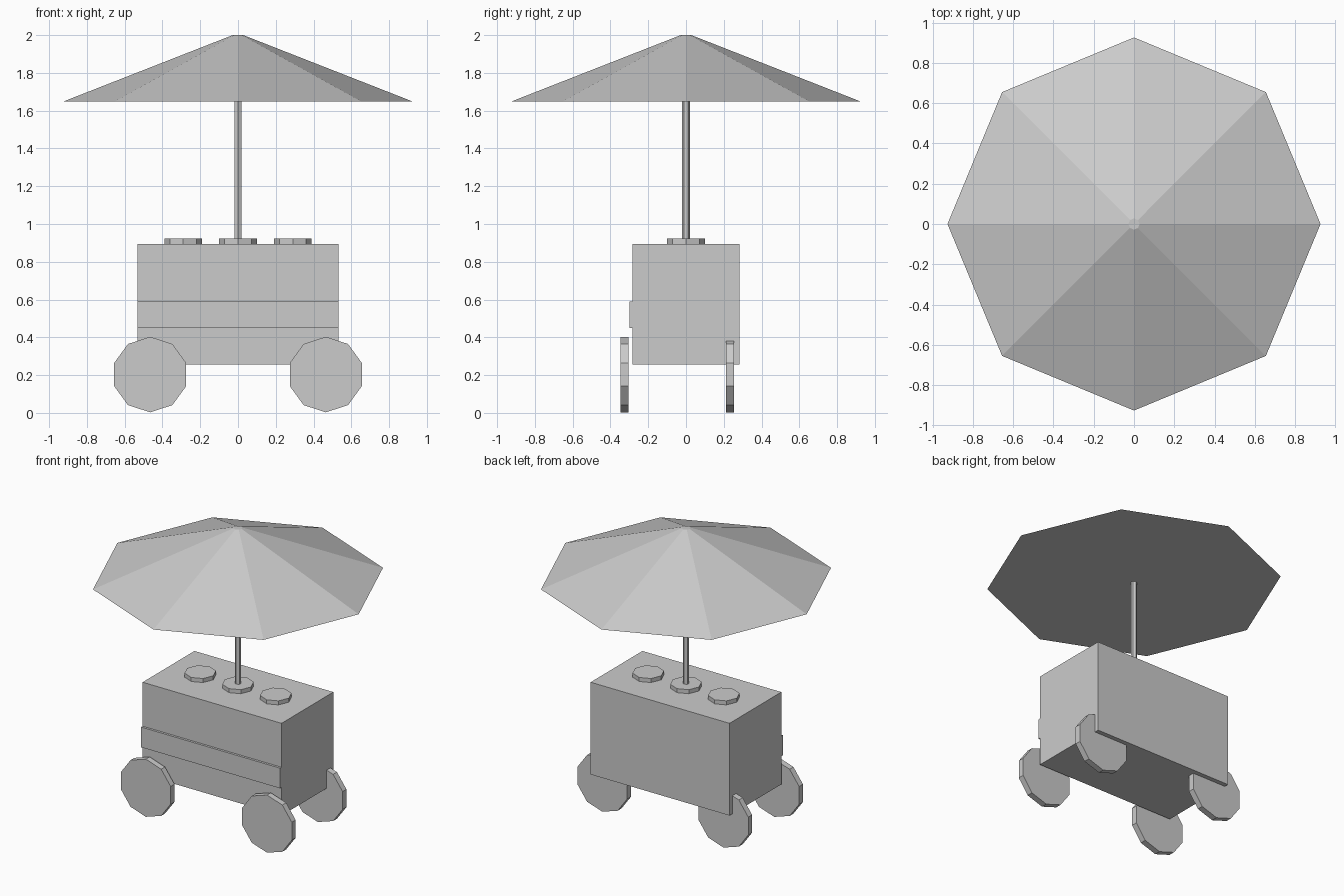
import bpy, math

if "Cube" in bpy.data.objects:
    bpy.data.objects.remove(bpy.data.objects["Cube"])

# The whole model is one plain grey
GREY = bpy.data.materials.new("plain_grey")
GREY.diffuse_color = (0.6, 0.6, 0.6, 1)
GREY.use_nodes = True
GREY.node_tree.nodes["Principled BSDF"].inputs["Base Color"].default_value = GREY.diffuse_color


def finish(name):
    ob = bpy.context.object
    ob.name = name
    ob.data.materials.append(GREY)
    return ob


def box(name, lo, hi):
    bpy.ops.mesh.primitive_cube_add(size=1, location=[(a + b) / 2 for a, b in zip(lo, hi)])
    bpy.context.object.scale = [b - a for a, b in zip(lo, hi)]
    bpy.ops.object.transform_apply(location=False, rotation=False, scale=True)
    return finish(name)


def cylinder(name, sides, radius, depth, loc, rot=(0, 0, 0)):
    bpy.ops.mesh.primitive_cylinder_add(vertices=sides, radius=radius, depth=depth,
                                        location=loc, rotation=rot)
    return finish(name)


# Cart body and raised front band
box("cart_body", (-0.533, -0.284, 0.255), (0.533, 0.284, 0.895))
box("front_band", (-0.533, -0.30, 0.45), (0.533, -0.28, 0.59))

# Four ten-sided wheels, the rear pair set into the body
for side, x in (("left", -0.465), ("right", 0.465)):
    for end, y in (("front", -0.325), ("back", 0.232)):
        cylinder(f"{end}_{side}_wheel", 10, 0.2, 0.042, (x, y, 0.203), (math.pi / 2, 0, 0))

# Round lids on the counter
for i, x in enumerate((-0.29, 0, 0.29)):
    cylinder(f"lid_{i + 1}", 8, 0.1, 0.03, (x, 0, 0.908))

# Umbrella pole and canopy
cylinder("umbrella_pole", 6, 0.02, 0.78, (0, 0, 1.28))
bpy.ops.mesh.primitive_cone_add(vertices=8, radius1=0.926, radius2=0.028, depth=0.352,
                                location=(0, 0, 1.824))
finish("umbrella_canopy")
